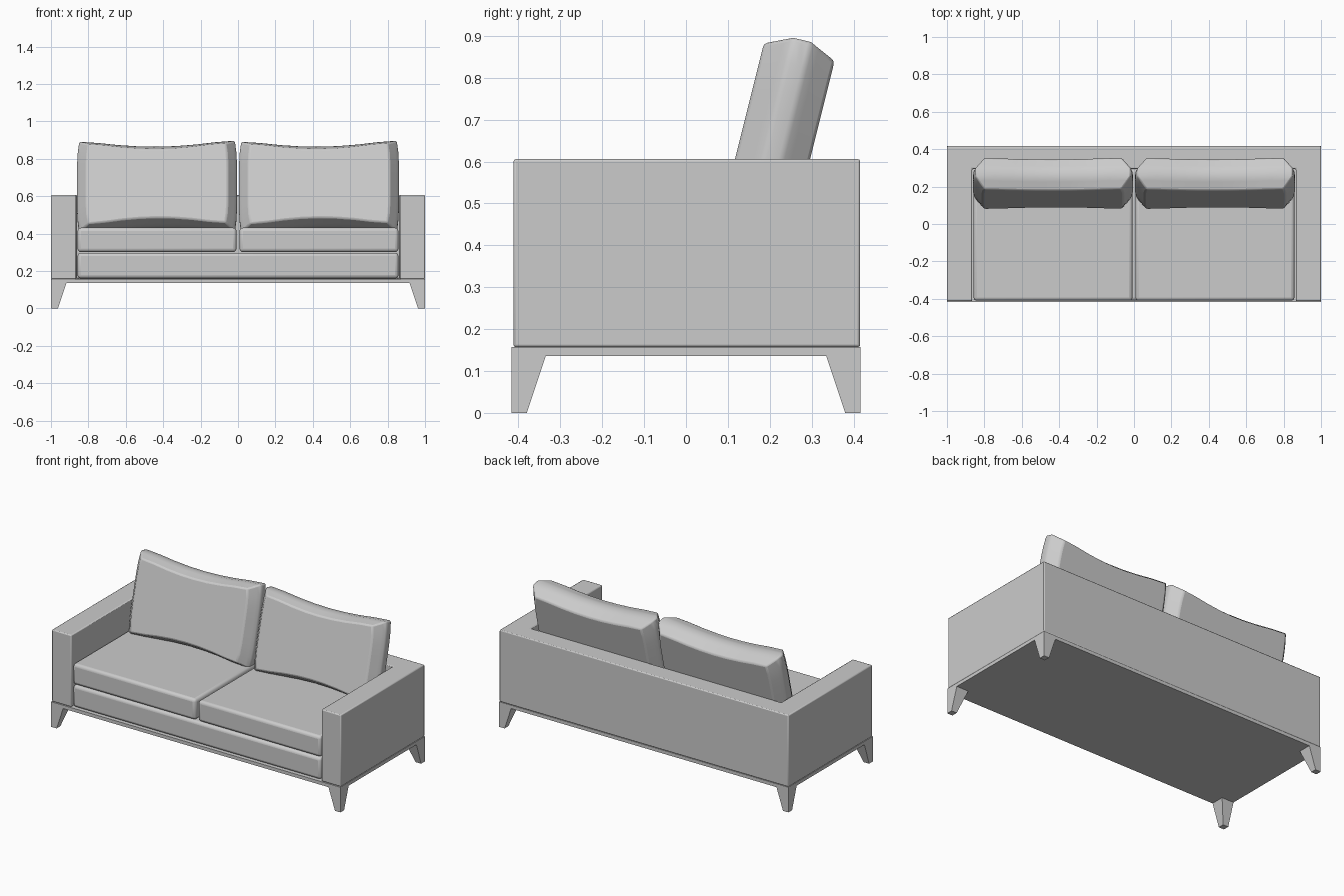
import bpy, bmesh, math
from mathutils import Matrix

if "Cube" in bpy.data.objects:
    bpy.data.objects.remove(bpy.data.objects["Cube"])


def finish(bm, name, bevel=0.0, segments=2, angle=35):
    bmesh.ops.recalc_face_normals(bm, faces=bm.faces)
    mesh = bpy.data.meshes.new(name)
    bm.to_mesh(mesh)
    bm.free()
    ob = bpy.data.objects.new(name, mesh)
    bpy.context.collection.objects.link(ob)
    if bevel:
        mod = ob.modifiers.new("Bevel", 'BEVEL')
        mod.width = bevel
        mod.segments = segments
    bpy.ops.object.select_all(action='DESELECT')
    ob.select_set(True)
    bpy.context.view_layer.objects.active = ob
    bpy.ops.object.shade_smooth_by_angle(angle=math.radians(angle))
    return ob


def box(name, x, y, z, bevel=0.0, segments=2):
    bm = bmesh.new()
    bmesh.ops.create_cube(bm, size=1)
    for v in bm.verts:
        v.co = [lo + (c + 0.5) * (hi - lo) for c, (lo, hi) in zip(v.co, (x, y, z))]
    return finish(bm, name, bevel, segments)


def prism(name, outline, z0, z1, bevel):
    bm = bmesh.new()
    face = bm.faces.new([bm.verts.new((x, y, z0)) for x, y in outline])
    ext = bmesh.ops.extrude_face_region(bm, geom=[face])
    for v in ext["geom"]:
        if isinstance(v, bmesh.types.BMVert):
            v.co.z = z1
    return finish(bm, name, bevel)


def leg(name, sx, sy):
    # tapered block whose outer corner stays vertical
    bm = bmesh.new()
    rings = []
    for size, z in ((0.037, 0.0), (0.083, 0.138)):
        rings.append([bm.verts.new((sx * (1.0 - a * size), sy * (0.417 - b * size), z))
                      for a, b in ((0, 0), (1, 0), (1, 1), (0, 1))])
    lo, hi = rings
    bm.faces.new(lo)
    bm.faces.new(hi)
    for i in range(4):
        j = (i + 1) % 4
        bm.faces.new((lo[i], lo[j], hi[j], hi[i]))
    return finish(bm, name)


def back_cushion(name, cx):
    # soft slab: chamfered rim, sagging long edges, leaning backwards
    half_w, half_t, half_h = 0.428, 0.087, 0.26
    bm = bmesh.new()
    bmesh.ops.create_cube(bm, size=2)
    bmesh.ops.subdivide_edges(bm, edges=bm.edges[:], cuts=7, use_grid_fill=True)
    for v in bm.verts:
        px, py, pz = v.co
        rim = max(0.0, abs(py) - 0.25) / 0.75
        sag = 0.042 * (1 - px * px)
        v.co.x = px * (half_w - 0.05 * rim - 0.012 * pz ** 4)
        v.co.y = py * half_t
        v.co.z = pz * (half_h - sag - 0.03 * rim - 0.012 * px ** 8) + 0.003 * px
    bm.transform(Matrix.Translation((cx, 0.217, 0.6475)) @ Matrix.Rotation(math.radians(-14), 4, 'X'))
    return finish(bm, name, 0.008, 2, 40)


# plinth and legs
box("base_plate", (-1, 1), (-0.417, 0.417), (0.136, 0.157))
for sx, side in ((-1, "left"), (1, "right")):
    for sy, end in ((-1, "front"), (1, "back")):
        leg(f"{end}_{side}_leg", sx, sy)

# arms and back as one U-shaped frame
prism("arm_and_back_frame",
      [(-1, -0.412), (-0.865, -0.412), (-0.865, 0.295), (0.865, 0.295),
       (0.865, -0.412), (1, -0.412), (1, 0.416), (-1, 0.416)], 0.157, 0.606, 0.006)

# seat
box("seat_base", (-0.858, 0.858), (-0.41, 0.293), (0.16, 0.297), 0.018, 3)
for cx, side in ((-0.433, "left"), (0.433, "right")):
    box(f"{side}_seat_cushion", (cx - 0.425, cx + 0.425), (-0.41, 0.293), (0.301, 0.431), 0.018, 3)
    back_cushion(f"{side}_back_cushion", cx)
